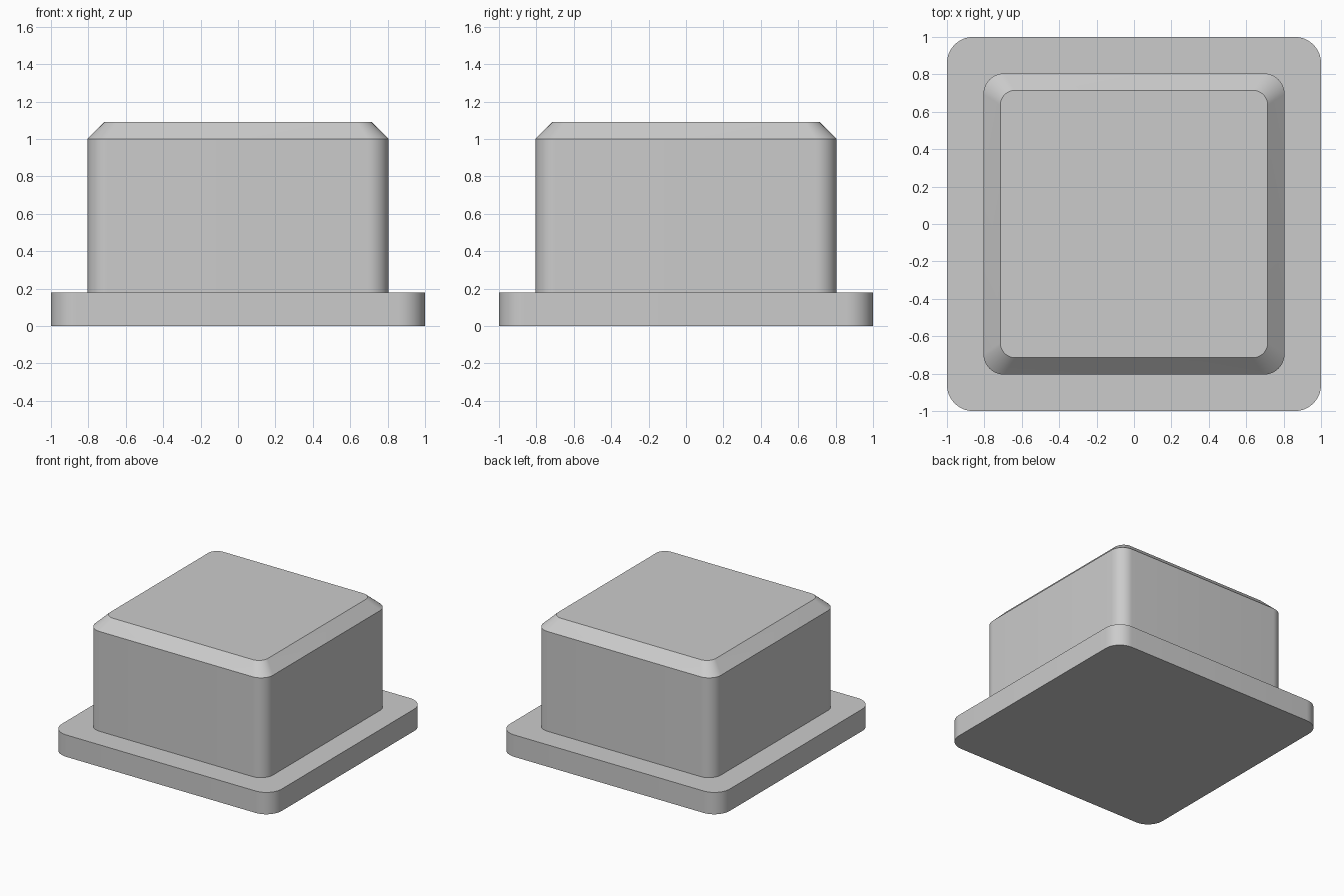
import bpy
import bmesh
from math import cos, sin, pi, radians

cube = bpy.data.objects.get("Cube")
if cube:
    bpy.data.objects.remove(cube, do_unlink=True)

CORNER_STEPS = 12

grey = bpy.data.materials.new("plain grey")
grey.use_nodes = True
grey.diffuse_color = (0.6, 0.6, 0.6, 1)
grey.node_tree.nodes["Principled BSDF"].inputs["Base Color"].default_value = (0.6, 0.6, 0.6, 1)


def rounded_square(bm, half, radius, z):
    """One ring of vertices around a square with rounded corners."""
    ring = []
    centre = half - radius
    for corner, (sx, sy) in enumerate([(1, 1), (-1, 1), (-1, -1), (1, -1)]):
        for step in range(CORNER_STEPS + 1):
            a = (corner + step / CORNER_STEPS) * pi / 2
            ring.append(bm.verts.new((sx * centre + radius * cos(a),
                                      sy * centre + radius * sin(a), z)))
    return ring


def loft(name, sections):
    """Closed solid through (half width, corner radius, height) sections."""
    bm = bmesh.new()
    rings = [rounded_square(bm, *s) for s in sections]
    for low, high in zip(rings, rings[1:]):
        for i in range(len(low)):
            j = (i + 1) % len(low)
            bm.faces.new((low[i], low[j], high[j], high[i]))
    bm.faces.new(rings[0][::-1])
    bm.faces.new(rings[-1])
    mesh = bpy.data.meshes.new(name)
    bm.to_mesh(mesh)
    bm.free()
    mesh.materials.append(grey)
    obj = bpy.data.objects.new(name, mesh)
    bpy.context.collection.objects.link(obj)
    bpy.ops.object.select_all(action="DESELECT")
    obj.select_set(True)
    bpy.context.view_layer.objects.active = obj
    bpy.ops.object.shade_smooth_by_angle(angle=radians(30))
    return obj


# Wide flange at the bottom
loft("base_flange", [(1.0, 0.14, 0), (1.0, 0.14, 0.18)])

# Tall block with a chamfered top edge, seated slightly into the flange
loft("block", [(0.805, 0.11, 0.17), (0.805, 0.11, 1.0), (0.715, 0.08, 1.09)])
